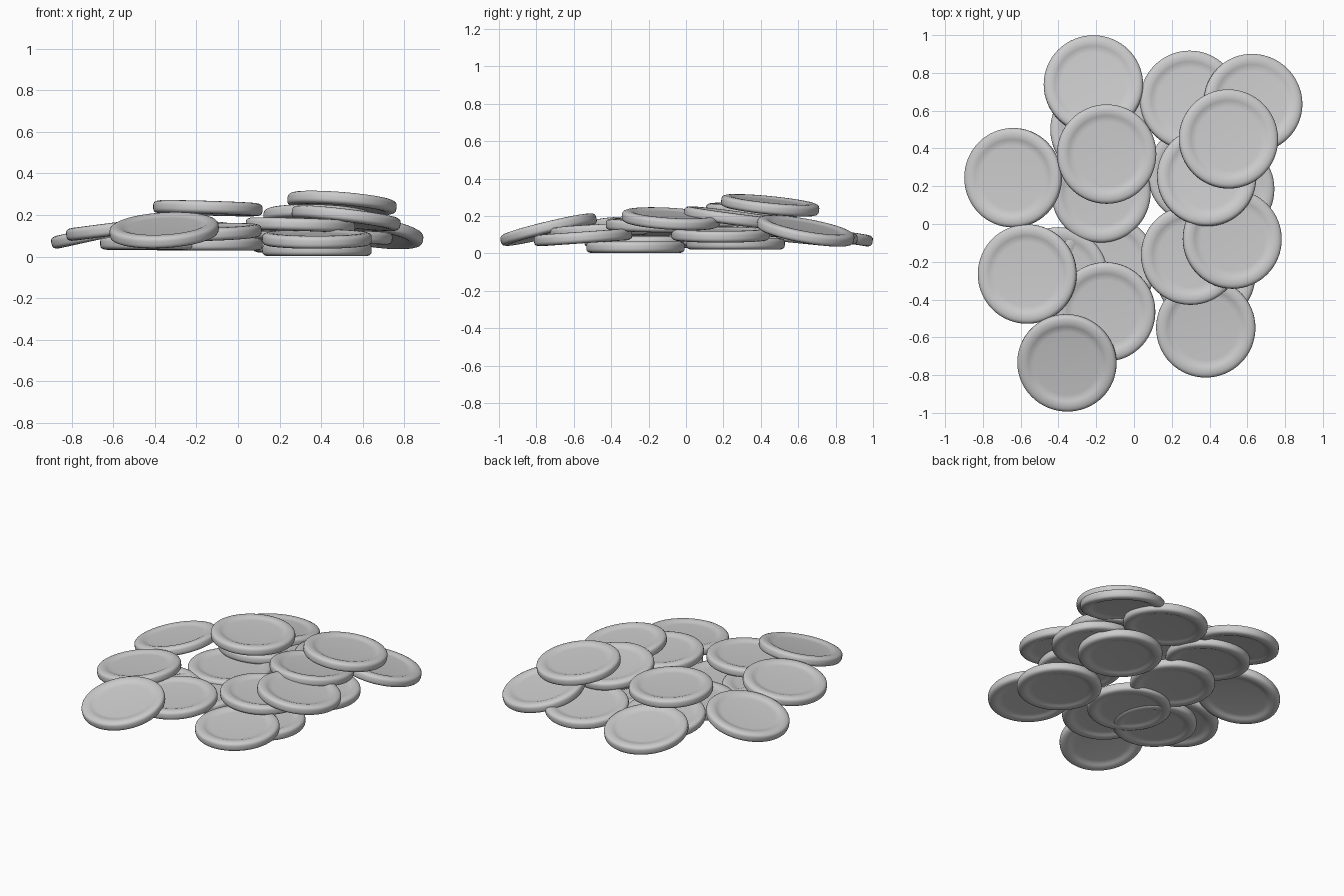
import bpy, bmesh, math
from mathutils import Vector, Matrix

if "Cube" in bpy.data.objects:
    bpy.data.objects.remove(bpy.data.objects["Cube"])

R = 0.263

# Disc mesh: half profile (radius, height), mirrored to the underside and spun
top = [(0, .019), (.17, .019), (.19, .0205), (.203, .026), (.215, .030),
       (.23, .031), (.244, .0295), (.255, .025), (.261, .018), (R, .009)]
profile = top + [(r, -z) for r, z in reversed(top)]
bm = bmesh.new()
vs = [bm.verts.new((r, 0, z)) for r, z in profile]
edges = [bm.edges.new(p) for p in zip(vs, vs[1:])]
bmesh.ops.spin(bm, geom=vs + edges, cent=(0, 0, 0), axis=(0, 0, 1),
               angle=2 * math.pi, steps=64)
bmesh.ops.remove_doubles(bm, verts=bm.verts, dist=1e-4)
bmesh.ops.recalc_face_normals(bm, faces=bm.faces)
for f in bm.faces:
    f.smooth = True
mesh = bpy.data.meshes.new("coin")
bm.to_mesh(mesh)
bm.free()

# Scattered pile, bottom to top: x, y, z of centre, then slope along x and y
pile = [
    (.38, -.27, .033, 0, 0),
    (.335, .265, .051, 0, 0),
    (-.145, -.22, .060, 0, 0),
    (-.40, -.28, .064, 0, 0),
    (-.175, .165, .072, 0, 0),
    (.38, -.55, .085, 0, .07),
    (.48, .185, .100, -.05, 0),
    (-.18, .50, .095, 0, -.10),
    (.295, .655, .100, 0, -.10),
    (-.15, -.465, .118, .03, .05),
    (-.215, .738, .105, 0, -.16),
    (.63, .64, .120, -.15, -.18),
    (-.64, .245, .120, .22, 0),
    (-.565, -.265, .137, .13, 0),
    (-.355, -.735, .127, .06, .24),
    (.30, -.165, .150, -.03, -.02),
    (.52, -.08, .185, -.12, -.06),
    (.385, .25, .190, -.03, -.13),
    (-.145, .37, .233, -.03, -.02),
    (.50, .45, .257, -.08, -.10),
]
for i, (x, y, z, sx, sy) in enumerate(pile):
    ob = bpy.data.objects.new(f"coin_{i + 1}", mesh)
    bpy.context.collection.objects.link(ob)
    normal = Vector((-sx, -sy, 1)).normalized()
    tilt = Vector((0, 0, 1)).rotation_difference(normal).to_matrix().to_4x4()
    ob.matrix_world = Matrix.Translation((x, y, z)) @ tilt
